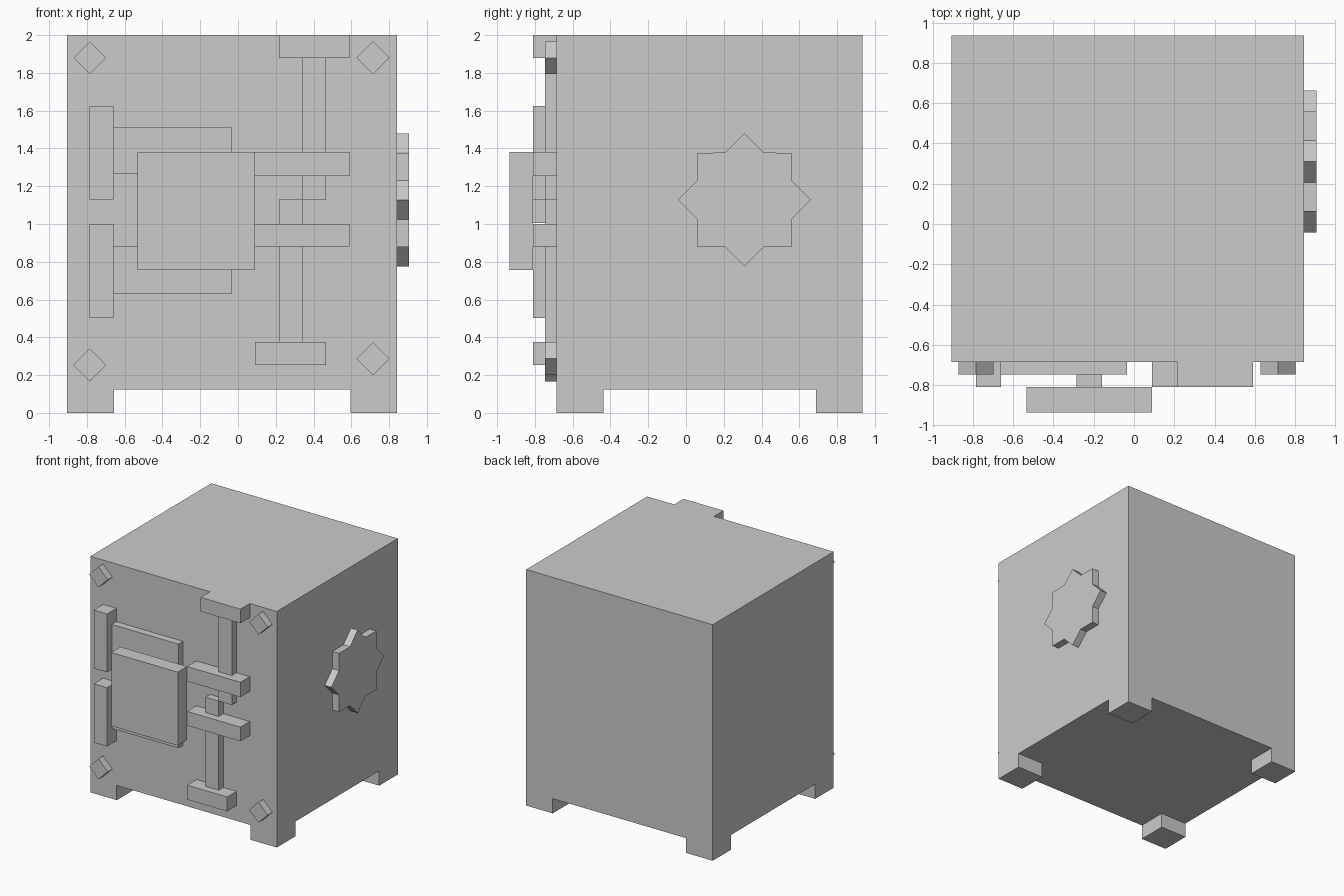
import bpy, bmesh, math
from mathutils import Vector

if "Cube" in bpy.data.objects:
    bpy.data.objects.remove(bpy.data.objects["Cube"])

grey = bpy.data.materials.new("plain grey")
grey.diffuse_color = (0.6, 0.6, 0.6, 1)
grey.use_nodes = True
grey.node_tree.nodes["Principled BSDF"].inputs["Base Color"].default_value = grey.diffuse_color

X0, X1 = -0.905, 0.843      # cabinet sides
FRONT, BACK = -0.685, 0.935
MID, OUT = -0.747, -0.81    # depths of the thin and thick door fittings


def finish(bm, name):
    bmesh.ops.recalc_face_normals(bm, faces=bm.faces)
    mesh = bpy.data.meshes.new(name)
    bm.to_mesh(mesh)
    bm.free()
    mesh.materials.append(grey)
    obj = bpy.data.objects.new(name, mesh)
    bpy.context.collection.objects.link(obj)
    return obj


def add_box(bm, x, y, z):
    verts = bmesh.ops.create_cube(bm, size=1)["verts"]
    for v in verts:
        v.co = [r[0] if c < 0 else r[1] for c, r in zip(v.co, (x, y, z))]


def box(name, x0, x1, z0, z1, y0, y1=FRONT):
    bm = bmesh.new()
    add_box(bm, (x0, x1), (y0, y1), (z0, z1))
    return finish(bm, name)


def prism(name, points, offset):
    bm = bmesh.new()
    face = bm.faces.new([bm.verts.new(p) for p in points])
    new = bmesh.ops.extrude_face_region(bm, geom=[face], use_keep_orig=True)["geom"]
    bmesh.ops.translate(bm, vec=offset, verts=[v for v in new if isinstance(v, bmesh.types.BMVert)])
    return finish(bm, name)


# Cabinet with four corner feet pulled out of its underside
FOOT = 0.248
bm = bmesh.new()
add_box(bm, (X0, X1), (FRONT, BACK), (0.125, 2))
for axis, lo, hi in ((0, X0, X1), (1, FRONT, BACK)):
    for pos in (lo + FOOT, hi - FOOT):
        co, no = Vector(), Vector()
        co[axis], no[axis] = pos, 1
        bmesh.ops.bisect_plane(bm, geom=bm.verts[:] + bm.edges[:] + bm.faces[:],
                               plane_co=co, plane_no=no)
corners = []
for f in bm.faces:
    c = f.calc_center_median()
    if c.z < 0.13 and abs(c.x - (X0 + X1) / 2) > 0.64 and abs(c.y - (FRONT + BACK) / 2) > 0.57:
        corners.append(f)
for f in corners:
    foot = bmesh.ops.extrude_discrete_faces(bm, faces=[f])["faces"][0]
    bmesh.ops.translate(bm, vec=(0, 0, -0.125), verts=foot.verts)
bmesh.ops.remove_doubles(bm, verts=bm.verts, dist=1e-4)
bmesh.ops.recalc_face_normals(bm, faces=bm.faces)
bmesh.ops.dissolve_limit(bm, angle_limit=0.01, verts=bm.verts, edges=bm.edges)
finish(bm, "cabinet")

# Hinges: upright bar plus a thin strap
for name, bar, strap in (("upper", (1.13, 1.625), (1.265, 1.512)),
                         ("lower", (0.502, 1.0), (0.63, 0.88))):
    box(name + "_hinge_bar", -0.785, -0.66, *bar, OUT)
    box(name + "_hinge_strap", -0.66, -0.035, *strap, MID)

# Square handle plate on a short stem
box("handle_stem", -0.285, -0.16, 1.005, 1.13, OUT)
box("handle_plate", -0.533, 0.09, 0.757, 1.38, -0.935, OUT)

# Locking bolts: rods, guides and end blocks
box("upper_rod", 0.342, 0.466, 1.13, 1.88, MID)
box("lower_rod", 0.217, 0.342, 0.375, 1.13, MID)
box("upper_guide", 0.09, 0.59, 1.255, 1.38, OUT)
box("lower_guide", 0.09, 0.59, 0.88, 1.0, OUT)
box("upper_rod_end", 0.217, 0.59, 1.88, 2.0, OUT)
box("lower_rod_end", 0.09, 0.466, 0.253, 0.375, OUT)

# Diamond studs at the front corners
for i, (x, z) in enumerate(((-0.785, 1.88), (0.715, 1.88), (-0.785, 0.253), (0.715, 0.287))):
    r = 0.087
    prism(f"stud_{i + 1}", [(x + r, FRONT, z), (x, FRONT, z + r), (x - r, FRONT, z),
                            (x, FRONT, z - r)], (0, MID - FRONT, 0))

# Eight-pointed dial on the right side
points = []
for i in range(16):
    a = i * math.pi / 8
    r = 0.352 if i % 2 == 0 else 0.27
    points.append((X1, 0.31 + r * math.cos(a), 1.128 + r * math.sin(a)))
prism("side_dial", points, (0.062, 0, 0))
